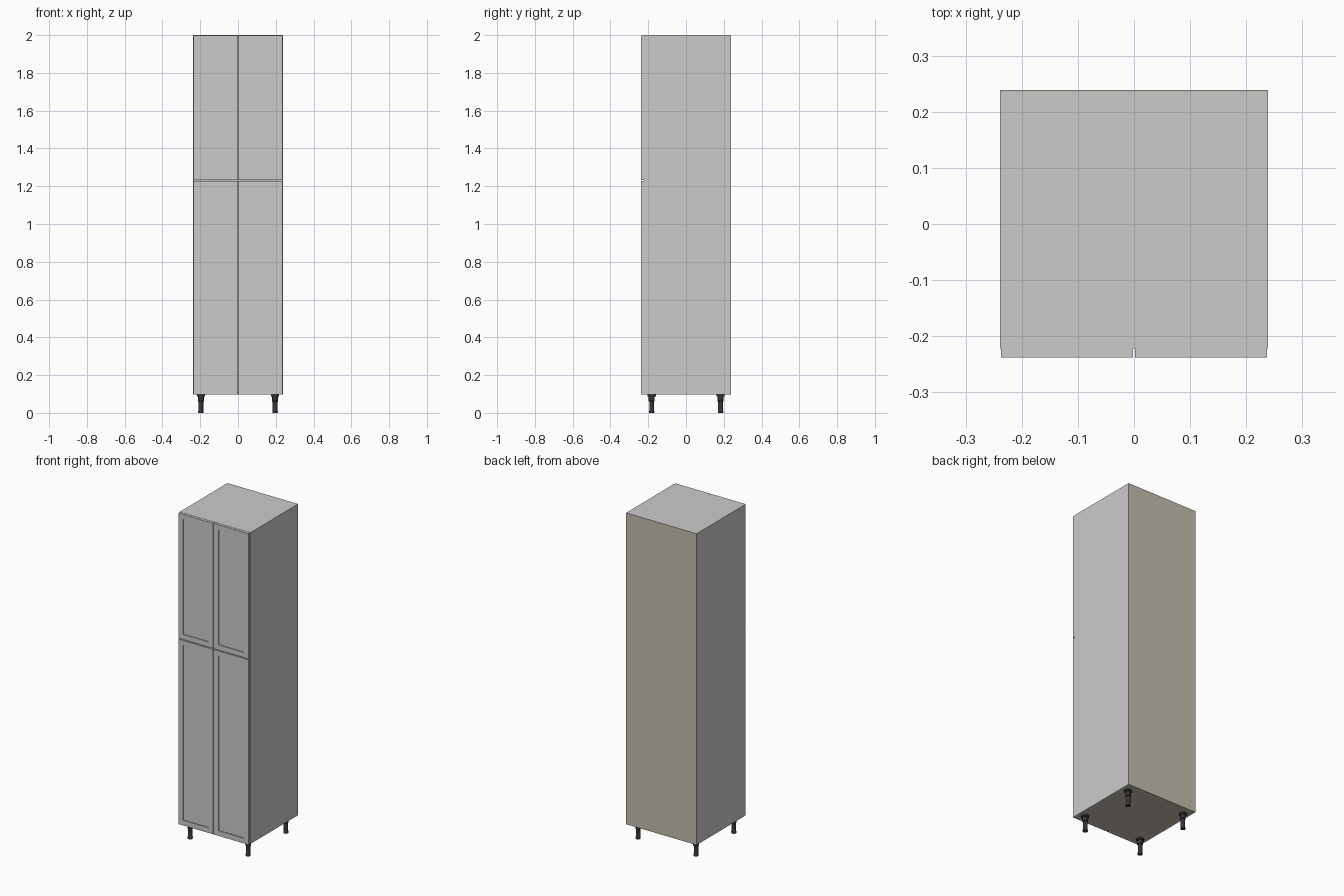
import bpy, bmesh
from mathutils import Matrix

if "Cube" in bpy.data.objects:
    bpy.data.objects.remove(bpy.data.objects["Cube"])


def material(name, color):
    m = bpy.data.materials.new(name)
    m.diffuse_color = color
    m.use_nodes = True
    m.node_tree.nodes["Principled BSDF"].inputs["Base Color"].default_value = m.diffuse_color
    return m


TAN = material("tan_board", (0.56, 0.51, 0.43, 1))
BLACK = material("black_plastic", (0.035, 0.035, 0.04, 1))


def add_object(name, bm, mat=None):
    bmesh.ops.recalc_face_normals(bm, faces=bm.faces[:])
    me = bpy.data.meshes.new(name)
    bm.to_mesh(me)
    bm.free()
    if mat:
        me.materials.append(mat)
    ob = bpy.data.objects.new(name, me)
    bpy.context.collection.objects.link(ob)
    return ob


def box_bm(lo, hi):
    bm = bmesh.new()
    size = [b - a for a, b in zip(lo, hi)]
    mid = [(a + b) / 2 for a, b in zip(lo, hi)]
    bmesh.ops.create_cube(bm, size=1, matrix=Matrix.Translation(mid) @ Matrix.Diagonal((*size, 1)))
    return bm


def board(name, lo, hi, mat=None):
    return add_object(name, box_bm(lo, hi), mat)


def shaker_door(name, x0, x1, z0, z1):
    bm = box_bm((x0, FRONT, z0), (x1, DOOR_BACK, z1))
    face = min(bm.faces, key=lambda f: f.calc_center_median().y)
    bmesh.ops.inset_region(bm, faces=[face], thickness=0.044)
    panel = bmesh.ops.extrude_discrete_faces(bm, faces=[face])["faces"][0]
    bmesh.ops.translate(bm, verts=panel.verts[:], vec=(0, 0.006, 0))
    return add_object(name, bm)


W, FRONT, BACK = 0.2385, -0.2375, 0.2385
DOOR_BACK, CARCASS_FRONT = -0.222, -0.2215
T, Z0, Z1 = 0.0127, 0.097, 2.0
BACK_IN = BACK - 0.003
GAP_Z = 1.231

# Carcass
for side, s in (("left", -1), ("right", 1)):
    xs = sorted((s * W, s * (W - T)))
    board(side + "_side", (xs[0], CARCASS_FRONT, Z0), (xs[1], BACK_IN, Z1))
inner = W - T
board("top_panel", (-inner, CARCASS_FRONT, Z1 - T), (inner, BACK_IN, Z1))
board("bottom_panel", (-inner, CARCASS_FRONT, Z0), (inner, BACK_IN, Z0 + T), TAN)
board("fixed_shelf", (-inner, CARCASS_FRONT, GAP_Z - T / 2), (inner, BACK_IN, GAP_Z + T / 2), TAN)
board("back_panel", (-W, BACK_IN, Z0), (W, BACK, Z1), TAN)

# Four framed doors
for level, z0, z1 in (("lower", Z0 + 0.001, GAP_Z - 0.003), ("upper", GAP_Z + 0.003, Z1 - 0.001)):
    shaker_door(level + "_left_door", -0.2368, -0.0018, z0, z1)
    shaker_door(level + "_right_door", 0.0018, 0.2368, z0, z1)

# Legs: mounting flange, collar, shaft and foot as one turned shape
LEG = [(0.0135, 0.0), (0.0145, 0.002), (0.0145, 0.009), (0.0125, 0.012), (0.0125, 0.06),
       (0.0155, 0.062), (0.0155, 0.086), (0.022, 0.088), (0.022, Z0)]


def leg(name, x, y, n=24):
    bm = bmesh.new()
    rings = []
    for r, z in LEG:
        c = bmesh.ops.create_circle(bm, segments=n, radius=r, matrix=Matrix.Translation((x, y, z)))
        rings.append(c["verts"])
    for a, b in zip(rings, rings[1:]):
        for i in range(n):
            j = (i + 1) % n
            bm.faces.new((a[i], a[j], b[j], b[i]))
    bm.faces.new(rings[0])
    bm.faces.new(rings[-1])
    ob = add_object(name, bm, BLACK)
    bpy.context.view_layer.objects.active = ob
    ob.select_set(True)
    bpy.ops.object.shade_smooth_by_angle(angle=0.6)
    ob.select_set(False)


for depth, y in (("front", -0.182), ("back", 0.183)):
    for side, x in (("left", -0.196), ("right", 0.196)):
        leg(f"{depth}_{side}_leg", x, y)
